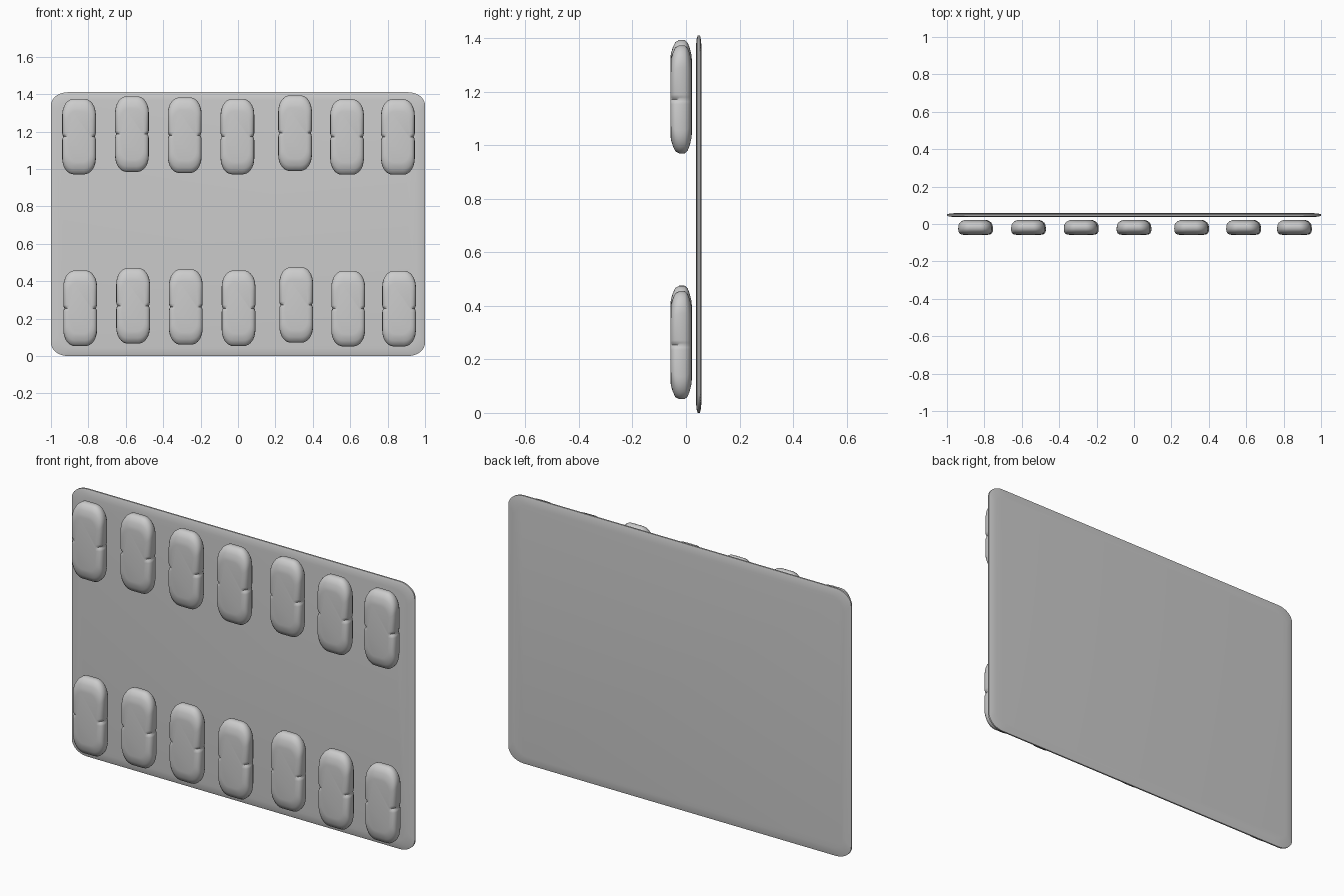
import bpy, bmesh, math

cube = bpy.data.objects.get("Cube")
if cube:
    bpy.data.objects.remove(cube, do_unlink=True)

grey = bpy.data.materials.new("plain grey")
grey.use_nodes = True
COLOUR = (0.6, 0.6, 0.6, 1)
grey.diffuse_color = COLOUR
grey.node_tree.nodes["Principled BSDF"].inputs["Base Color"].default_value = COLOUR


def outline(hx, hz, rx, rz, notch=0.0, steps=8):
    """Rounded rectangle in x and z, with an optional nick halfway up each side."""
    half = []
    if notch is not None:
        half += [(hx - notch, 0), (hx - notch * 0.3, 0.008), (hx, 0.018)]
    for i in range(steps + 1):
        a = math.pi / 2 * i / steps
        half.append((hx - rx + rx * math.cos(a), hz - rz + rz * math.sin(a)))
    upper = half + [(-x, z) for x, z in reversed(half)]
    lower = [(x, -z) for x, z in reversed(upper) if z > 0]
    return upper + lower


def loft(name, rings, location, angle):
    """Skin a stack of outlines (y, points) and close both ends."""
    bm = bmesh.new()
    loops = [[bm.verts.new((x, y, z)) for x, z in pts] for y, pts in rings]
    n = len(loops[0])
    for a, b in zip(loops, loops[1:]):
        for i in range(n):
            j = (i + 1) % n
            bm.faces.new((a[i], a[j], b[j], b[i]))
    bm.faces.new(loops[0])
    bm.faces.new(loops[-1])
    bmesh.ops.recalc_face_normals(bm, faces=bm.faces)
    mesh = bpy.data.meshes.new(name)
    bm.to_mesh(mesh)
    bm.free()
    mesh.materials.append(grey)
    ob = bpy.data.objects.new(name, mesh)
    ob.location = location
    bpy.context.collection.objects.link(ob)
    bpy.ops.object.select_all(action='DESELECT')
    ob.select_set(True)
    bpy.context.view_layer.objects.active = ob
    bpy.ops.object.shade_smooth_by_angle(angle=math.radians(angle))
    return ob


# Thin backing card, thinner towards its rim
card = [(0.037, 0.04), (0.040, 0.012), (0.044, 0), (0.052, 0), (0.055, 0.012), (0.058, 0.04)]
loft("backing_card",
     [(y, outline(1 - d, 0.705 - d, 0.09, 0.07, None)) for y, d in card],
     (0, 0, 0.705), 50)

# Capsule layers: y, side inset, end inset, nick depth
layers = [(-0.058, 0.030, 0.065, 0.0), (-0.056, 0.016, 0.050, 0.010),
          (-0.050, 0.006, 0.030, 0.014), (-0.040, 0.001, 0.008, 0.012),
          (-0.025, 0.000, 0.000, 0.007), (-0.005, 0.002, 0.000, 0.004),
          (0.006, 0.008, 0.010, 0.004), (0.014, 0.017, 0.030, 0.003),
          (0.020, 0.030, 0.055, 0.002), (0.022, 0.045, 0.075, 0.0)]
capsule = [(y, outline(0.09 - dx, 0.202 - dz, 0.062 - dx * 0.6, 0.085 - dz * 0.5, nick))
           for y, dx, dz, nick in layers]

# Two rows of capsules, slightly uneven
spots = [(-0.85, 1.173), (-0.567, 1.186), (-0.285, 1.18), (-0.003, 1.173),
         (0.305, 1.191), (0.583, 1.171), (0.855, 1.171)]
for row, dx, dz in (("upper", 0, 0), ("lower", 0.006, -0.918)):
    for i, (x, z) in enumerate(spots):
        loft(f"{row}_capsule_{i + 1}", capsule, (x + dx, 0, z + dz), 60)
